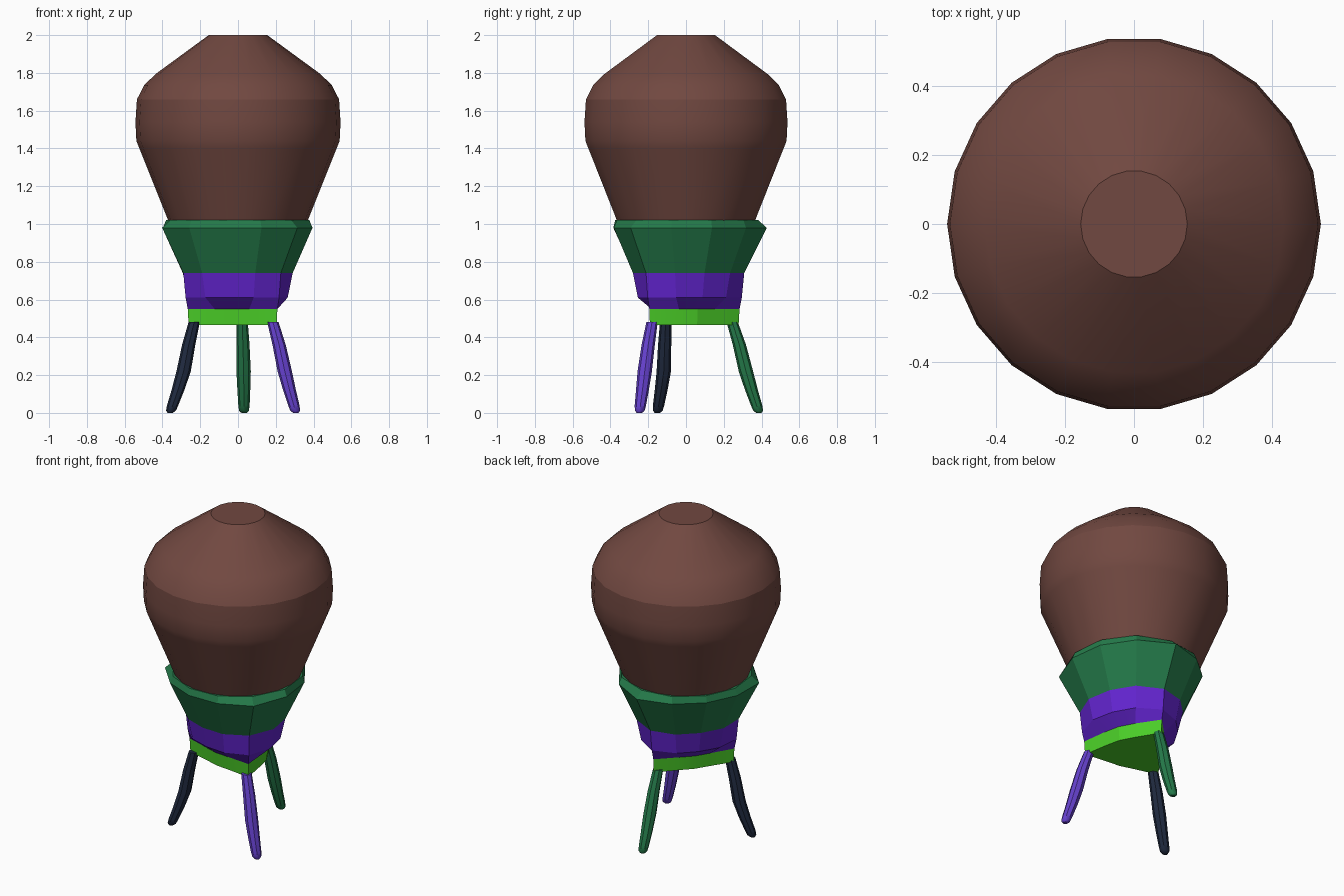
import bpy, bmesh, math
from mathutils import Vector

cube = bpy.data.objects.get("Cube")
if cube:
    bpy.data.objects.remove(cube, do_unlink=True)


def material(name, rgb):
    m = bpy.data.materials.new(name)
    m.use_nodes = True
    m.diffuse_color = (*rgb, 1)
    bsdf = m.node_tree.nodes["Principled BSDF"]
    bsdf.inputs["Base Color"].default_value = (*rgb, 1)
    bsdf.inputs["Roughness"].default_value = 0.8
    return m


BROWN = material("brown", (0.165, 0.065, 0.052))
GREEN = material("deep green", (0.018, 0.195, 0.068))
PURPLE = material("purple", (0.125, 0.018, 0.63))
LIME = material("lime", (0.07, 0.62, 0.021))
VIOLET = material("violet", (0.13, 0.052, 0.61))
NAVY = material("navy", (0.014, 0.023, 0.050))


def loft(name, rings, mat, angle):
    """Skin a stack of equal-length point rings and cap both ends."""
    bm = bmesh.new()
    loops = [[bm.verts.new(p) for p in ring] for ring in rings]
    n = len(loops[0])
    for a, b in zip(loops, loops[1:]):
        for i in range(n):
            j = (i + 1) % n
            bm.faces.new((a[i], a[j], b[j], b[i]))
    bm.faces.new(loops[0][::-1])
    bm.faces.new(loops[-1])
    bmesh.ops.recalc_face_normals(bm, faces=bm.faces)
    mesh = bpy.data.meshes.new(name)
    bm.to_mesh(mesh)
    bm.free()
    mesh.materials.append(mat)
    ob = bpy.data.objects.new(name, mesh)
    bpy.context.collection.objects.link(ob)
    bpy.ops.object.select_all(action="DESELECT")
    ob.select_set(True)
    bpy.context.view_layer.objects.active = ob
    bpy.ops.object.shade_smooth_by_angle(angle=math.radians(angle))
    return ob


def circle(cx, cy, z, r, n):
    return [Vector((cx + r * math.cos(math.tau * i / n),
                    cy + r * math.sin(math.tau * i / n), z)) for i in range(n)]


# Three corners point towards the three legs
CORNERS = (84, 201, 317, 444)


def rounded_triangle(z, corner, quarter, mid):
    """Twelve points: each corner, then three points along the side after it."""
    ring = []
    for a, b in zip(CORNERS, CORNERS[1:]):
        for k, r in enumerate((corner, quarter, mid, quarter)):
            t = math.radians(a + (b - a) * k / 4)
            ring.append(Vector((r * math.cos(t), r * math.sin(t), z)))
    return ring


# Large bulbous top
DOME = [(1.00, 0.362), (1.02, 0.370), (1.40, 0.522), (1.44, 0.538), (1.54, 0.543),
        (1.66, 0.535), (1.735, 0.497), (1.795, 0.435), (2.00, 0.155)]
loft("dome", [circle(0, 0, z, r, 22) for z, r in DOME], BROWN, 20)

# Tapered stack below it
loft("collar", [rounded_triangle(0.74, 0.31, 0.295, 0.28),
                rounded_triangle(0.98, 0.43, 0.402, 0.392),
                rounded_triangle(1.02, 0.385, 0.385, 0.382)], GREEN, 15)
loft("waist", [rounded_triangle(0.55, 0.285, 0.192, 0.178),
               rounded_triangle(0.61, 0.297, 0.268, 0.25),
               rounded_triangle(0.74, 0.31, 0.295, 0.28)], PURPLE, 15)
loft("base_plate", [rounded_triangle(0.465, 0.28, 0.182, 0.168),
                    rounded_triangle(0.55, 0.285, 0.192, 0.178)], LIME, 15)


# Splayed legs, each following top, middle and foot points
def leg(name, top, middle, foot, mat):
    stations = [(0.48, 0.030), (0.36, 0.035), (0.22, 0.038), (0.12, 0.034),
                (0.04, 0.030), (0.015, 0.026), (0.003, 0.014)]
    rings = []
    for z, r in stations:
        if z > 0.2:
            c = Vector(middle).lerp(Vector(top), ((z - 0.2) / 0.28) ** 1.25)
        else:
            c = Vector(foot).lerp(Vector(middle), z / 0.2)
        ring = circle(c.x, c.y, z, r, 8)
        if z < 0.02:
            ring = [p + Vector((0, 0, -0.003)) for p in ring]
        rings.append(ring)
    loft(name, rings, mat, 40)


leg("right_leg", (-0.232, -0.108), (-0.29, -0.118), (-0.360, -0.152), NAVY)
leg("left_leg", (0.185, -0.18), (0.25, -0.22), (0.307, -0.247), VIOLET)
leg("back_leg", (0.022, 0.245), (0.03, 0.32), (0.032, 0.387), GREEN)
